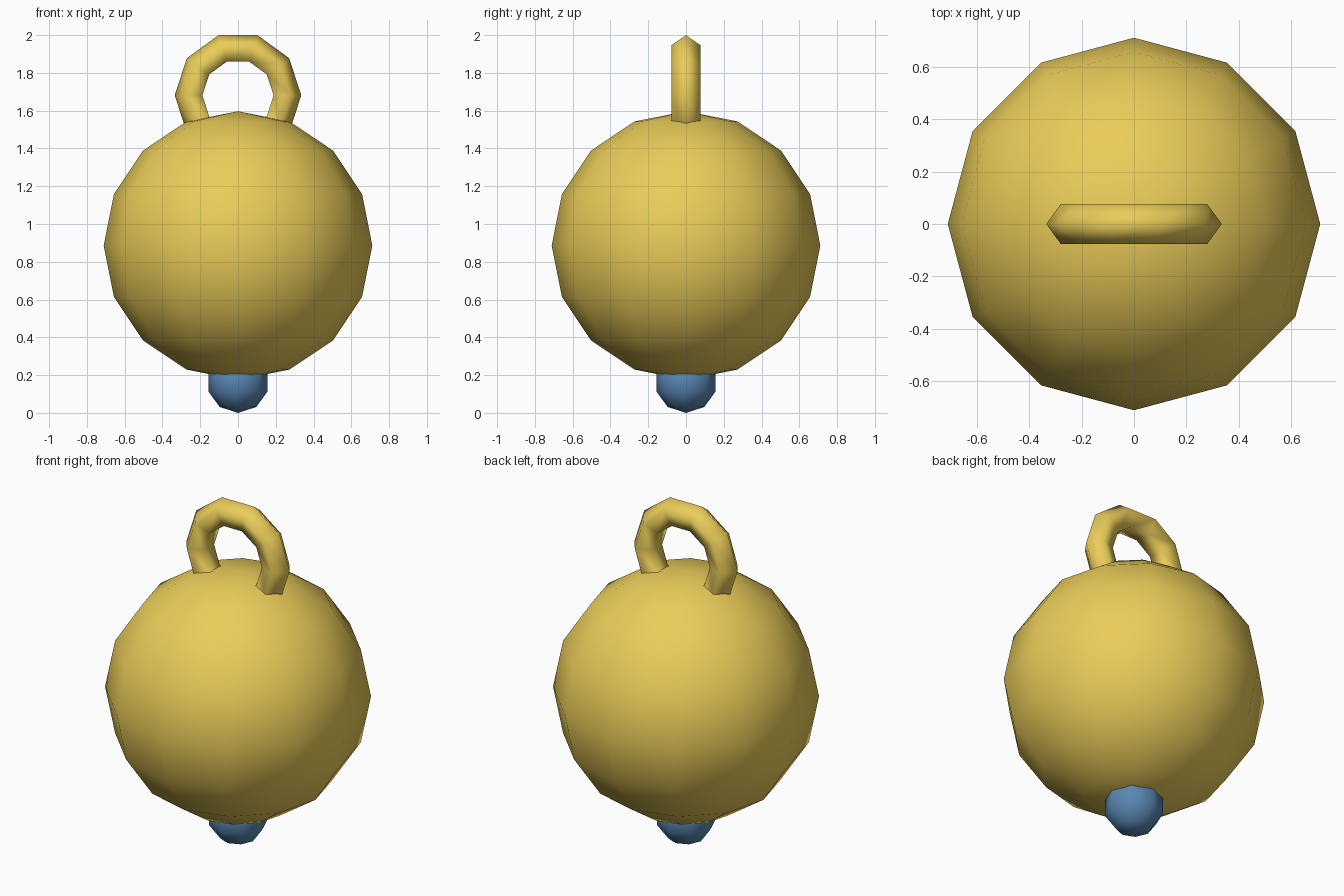
import bpy

if "Cube" in bpy.data.objects:
    bpy.data.objects.remove(bpy.data.objects["Cube"])


def material(name, color):
    m = bpy.data.materials.new(name)
    m.diffuse_color = (*color, 1)
    m.use_nodes = True
    m.node_tree.nodes["Principled BSDF"].inputs["Base Color"].default_value = m.diffuse_color
    return m


def finish(name, mat):
    ob = bpy.context.object
    ob.name = name
    ob.data.materials.append(mat)
    bpy.ops.object.shade_smooth()
    return ob


gold = material("gold", (0.83, 0.61, 0.10))
blue = material("blue", (0.10, 0.24, 0.45))

# round bell body: 12 segments, 8 rings
bpy.ops.mesh.primitive_uv_sphere_add(segments=12, ring_count=8, radius=0.711,
                                     location=(0, 0, 0.886))
finish("bell_body", gold)

# hanging loop: upright ring sunk into the top of the body
bpy.ops.mesh.primitive_torus_add(major_segments=10, minor_segments=5,
                                 major_radius=0.254, minor_radius=0.081,
                                 location=(0, 0, 1.681),
                                 rotation=(1.5707963, 0, 0))
finish("hanging_loop", gold)

# clapper: small ball poking out below
bpy.ops.mesh.primitive_uv_sphere_add(segments=8, ring_count=5, radius=0.165,
                                     location=(0, 0, 0.165))
finish("clapper", blue)
